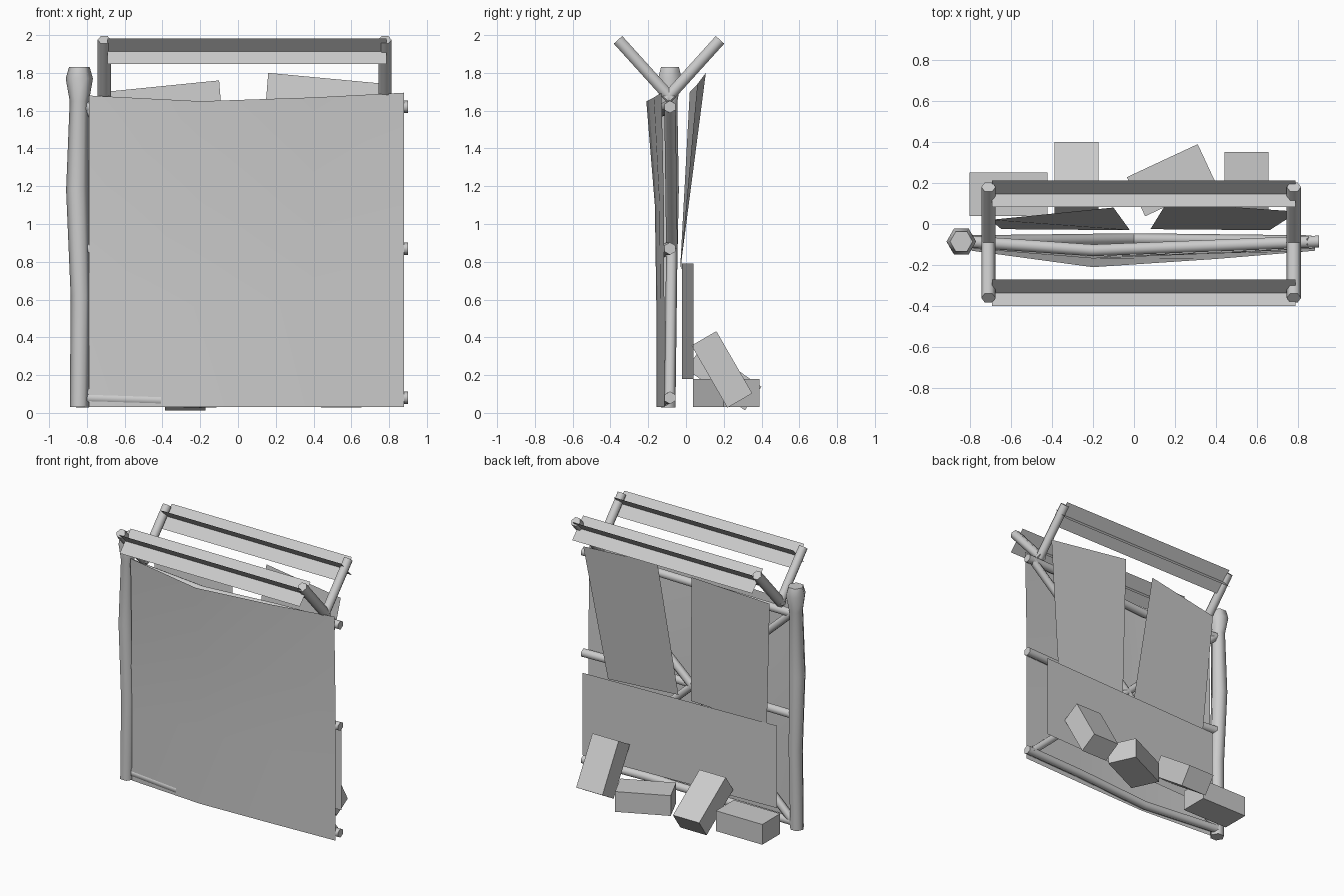
import bpy, bmesh, math
from mathutils import Vector, Matrix

cube = bpy.data.objects.get("Cube")
if cube:
    bpy.data.objects.remove(cube)

grey = bpy.data.materials.new("plain grey")
grey.use_nodes = True
grey.diffuse_color = (0.6, 0.6, 0.6, 1)
grey.node_tree.nodes["Principled BSDF"].inputs["Base Color"].default_value = (0.6, 0.6, 0.6, 1)


def finish(name, bm, smooth=False):
    mesh = bpy.data.meshes.new(name)
    bm.to_mesh(mesh)
    bm.free()
    mesh.materials.append(grey)
    obj = bpy.data.objects.new(name, mesh)
    bpy.context.collection.objects.link(obj)
    if smooth:
        bpy.ops.object.select_all(action='DESELECT')
        obj.select_set(True)
        bpy.context.view_layer.objects.active = obj
        bpy.ops.object.shade_smooth_by_angle(angle=math.radians(65))
    return obj


def pole(name, points, radii, side, sides=6):
    """Sweep a polygon along a path; side is the direction of its first corner."""
    bm = bmesh.new()
    points = [Vector(p) for p in points]
    rings = []
    for i, p in enumerate(points):
        axis = (points[min(i + 1, len(points) - 1)] - points[max(i - 1, 0)]).normalized()
        a = Vector(side)
        a = (a - axis * a.dot(axis)).normalized()
        b = axis.cross(a)
        r = radii[i] if isinstance(radii, list) else radii
        turns = [2 * math.pi * k / sides for k in range(sides)]
        rings.append([bm.verts.new(p + r * (math.cos(t) * a + math.sin(t) * b)) for t in turns])
    for low, high in zip(rings, rings[1:]):
        for k in range(sides):
            n = (k + 1) % sides
            bm.faces.new((low[k], low[n], high[n], high[k]))
    bm.faces.new(rings[0][::-1])
    bm.faces.new(rings[-1])
    return finish(name, bm, True)


def sheet(name, rows, smooth=False):
    """Grid of points joined into a thin sheet."""
    bm = bmesh.new()
    grid = [[bm.verts.new(p) for p in row] for row in rows]
    for low, high in zip(grid, grid[1:]):
        for k in range(len(low) - 1):
            bm.faces.new((low[k], low[k + 1], high[k + 1], high[k]))
    return finish(name, bm, smooth)


def block(name, centre, size, axis, degrees):
    bm = bmesh.new()
    bmesh.ops.create_cube(bm, size=1)
    place = Matrix.Translation(centre) @ Matrix.Rotation(math.radians(degrees), 4, axis)
    bm.transform(place @ Matrix.Diagonal((*size, 1)))
    return finish(name, bm)


# Thick side post with a flared cap
pole("side_post",
     [(-.84, -.1, .03), (-.833, -.095, .62), (-.85, -.09, 1.18), (-.84, -.09, 1.65),
      (-.84, -.085, 1.77), (-.84, -.085, 1.83)],
     [.05, .053, .06, .051, .072, .055], (1, 0, 0))

# Horizontal rails bowed toward the front
for name, z in (("bottom_rail", .08), ("middle_rail", .87), ("top_rail", 1.62)):
    pole(name, [(-.82, -.085, z), (-.2, -.128, z - .02), (.4, -.105, z), (.9, -.085, z)],
         .033, (0, 0, 1))

# Crossed braces between the rails
for name, x in (("left", .86), ("right", -.82)):
    for level, z in (("lower", .08), ("upper", 1.63)):
        pole(f"{level}_{name}_brace", [(x, -.085, z), (0, -.075, .87)], .03, (0, 1, 0))

# Large bowed front sheet
columns = [(-.79, 0, 1.68), (-.2, 1, 1.65), (.4, .5, 1.67), (.88, 0, 1.695)]
rows = []
for t in (0, .33, .66, 1):
    lean = max(0, t - .6) / .4
    rows.append([(x, -.115 - .015 * lean - (.042 + .038 * lean) * bow, .03 + (top - .03) * t)
                 for x, bow, top in columns])
sheet("front_sheet", rows, True)

# Leaning sheets and low sheet on the back
sheet("back_left_sheet", [[(.66, -.03, .76), (.08, -.025, .8)],
                          [(.8, .06, 1.74), (.16, .105, 1.8)]])
sheet("back_right_sheet", [[(-.02, -.03, .78), (-.645, -.025, .76)],
                           [(-.1, .08, 1.76), (-.7, .02, 1.7)]])
sheet("low_back_sheet", [[(.82, .04, .18), (-.73, -.02, .18)],
                         [(.82, .04, .79), (-.73, -.02, .79)]])

# Forked arms on top of the frame
for name, x in (("left", .778), ("right", -.708)):
    pole(f"{name}_back_arm", [(x, -.105, 1.66), (x, .18, 1.975)], .035, (1, 0, 0))
    pole(f"{name}_front_arm", [(x, -.075, 1.66), (x, -.36, 1.975)], .035, (1, 0, 0))

# Crossed strips running between the arms
for name, y in (("back", .147), ("front", -.335)):
    for slope, direction in (("rising", 1), ("falling", -1)):
        sheet(f"{name}_{slope}_strip",
              [[(x, y + s * .064, 1.914 + s * direction * .067) for x in (-.69, .785)]
               for s in (-1, 1)])

# Loose blocks behind the frame
size = (.38, .21, .15)
block("flat_block", (-.61, .145, .105), size, 'Z', 0)
block("turned_block", (.182, .213, .105), size, 'Z', 25)
size = (.215, .38, .152)
block("leaning_block", (.547, .19, .23), size, 'X', -60)
block("tipped_block", (-.28, .2, .185), size, 'X', -35)
